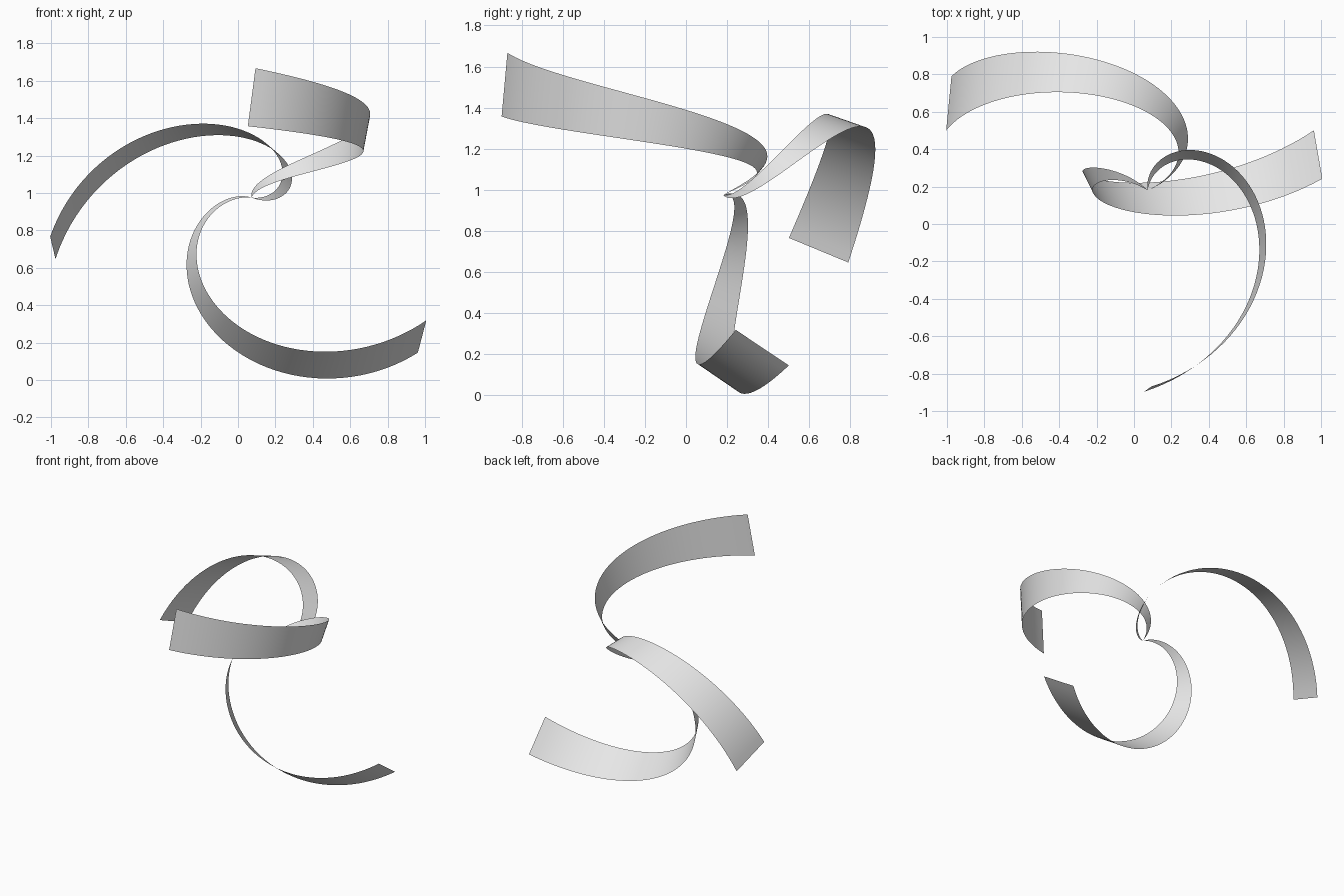
import bpy, bmesh
from math import pi, radians, cos, sin
from mathutils import Vector, Matrix

cube = bpy.data.objects.get("Cube")
if cube:
    bpy.data.objects.remove(cube, do_unlink=True)

STEPS = 64
REACH, RISE, WIDTH = 1.063, 0.537, 0.314
CENTRE = Vector((0.073, 0.18, 0.975))

grey = bpy.data.materials.new("light_grey")
grey.use_nodes = True
grey.diffuse_color = (0.8, 0.8, 0.8, 1)
grey.node_tree.nodes["Principled BSDF"].inputs["Base Color"].default_value = (0.8, 0.8, 0.8, 1)


def spine(t):
    """Half a turn of a conical spiral, ending on local +x."""
    a = pi * (1 - t)
    return Vector((REACH * t * cos(a), REACH * t * sin(a), RISE * t))


def tangent(t):
    return (spine(t + 0.001) - spine(t - 0.001)).normalized()


def ribbon(name, turn):
    bm = bmesh.new()
    # carry the cross direction back from the wide end without twist
    across = Vector((-0.09, 0.13, 0.985))
    previous = tangent(1)
    rows = []
    for i in range(STEPS, 0, -1):
        t = i / STEPS
        direction = tangent(t)
        across = previous.rotation_difference(direction) @ across
        across = (across - direction * across.dot(direction)).normalized()
        previous = direction
        half = across * WIDTH * t / 2
        rows.append([bm.verts.new(spine(t) + half), bm.verts.new(spine(t) - half)])
    for a, b in zip(rows, rows[1:]):
        bm.faces.new((a[0], a[1], b[1], b[0]))
    # pointed tip
    tip = bm.verts.new((0, 0, 0))
    bm.faces.new((rows[-1][0], rows[-1][1], tip))
    for f in bm.faces:
        f.smooth = True
    bm.transform(Matrix.Translation(CENTRE) @ turn)
    mesh = bpy.data.meshes.new(name)
    bm.to_mesh(mesh)
    bm.free()
    mesh.materials.append(grey)
    bpy.context.collection.objects.link(bpy.data.objects.new(name, mesh))


def spin(degrees, axis):
    return Matrix.Rotation(radians(degrees), 4, axis)


# one upright ribbon and two sharing a tilted axis
ribbon("upper_ribbon", spin(-90, 'Z'))
ribbon("right_ribbon", spin(-120, 'X') @ spin(180, 'Z'))
ribbon("lower_ribbon", spin(-120, 'X') @ spin(31, 'Z'))
